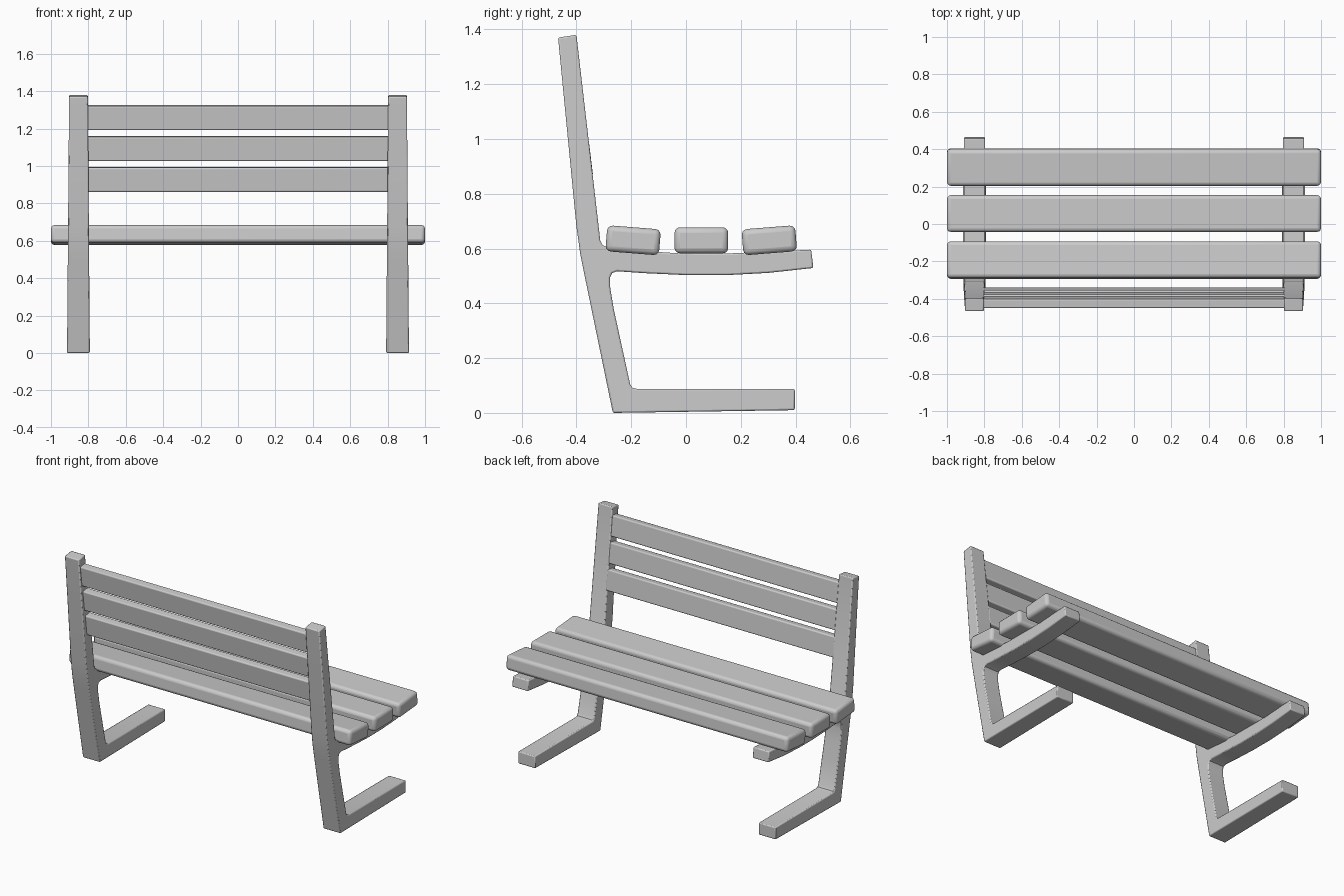
import bpy, bmesh, math

if "Cube" in bpy.data.objects:
    bpy.data.objects.remove(bpy.data.objects["Cube"])


def finish(ob, bevel, segments):
    """Rounded edges and smooth shading."""
    m = ob.modifiers.new("round_edges", "BEVEL")
    m.width = bevel
    m.segments = segments
    m.limit_method = "ANGLE"
    m.angle_limit = math.radians(55)
    bpy.ops.object.select_all(action="DESELECT")
    ob.select_set(True)
    bpy.context.view_layer.objects.active = ob
    bpy.ops.object.shade_smooth_by_angle(angle=math.radians(35))


def slat(name, length, depth, height, y, z, tilt, bevel):
    """Long board along x, tilted about x."""
    bpy.ops.mesh.primitive_cube_add(size=1)
    ob = bpy.context.object
    ob.name = name
    for v in ob.data.vertices:
        v.co.x *= length
        v.co.y *= depth
        v.co.z *= height
    ob.location = (0, y, z)
    ob.rotation_euler.x = math.radians(tilt)
    finish(ob, bevel, 3)


# Side frame profile (y, z): foot, leg, seat arm and back post in one piece
profile = [
    (-0.267, 0.0), (0.397, 0.01), (0.397, 0.088), (-0.18, 0.088),
    (-0.196, 0.092), (-0.204, 0.105), (-0.24, 0.27), (-0.264, 0.38),
    (-0.277, 0.46), (-0.277, 0.495), (-0.270, 0.510), (-0.252, 0.517),
    (-0.15, 0.510), (0.0, 0.503), (0.15, 0.503), (0.3, 0.511),
    (0.465, 0.529), (0.457, 0.596), (0.3, 0.587), (0.15, 0.582),
    (-0.05, 0.584), (-0.2, 0.594), (-0.285, 0.604), (-0.305, 0.613),
    (-0.313, 0.63), (-0.4, 1.38), (-0.467, 1.37), (-0.4, 0.68),
    (-0.386, 0.58), (-0.37, 0.5),
]


def side_frame(name, side):
    bm = bmesh.new()
    for_cap = []
    for s in (-1, 1):
        # Frame gets slightly thinner towards the top
        for_cap.append([bm.verts.new((side * 0.853 + s * (0.061 - 0.008 * z), y, z))
                        for y, z in profile])
    a, b = for_cap
    bm.faces.new(a)
    bm.faces.new(b)
    n = len(profile)
    for i in range(n):
        j = (i + 1) % n
        bm.faces.new((a[i], a[j], b[j], b[i]))
    bmesh.ops.recalc_face_normals(bm, faces=bm.faces)
    me = bpy.data.meshes.new(name)
    bm.to_mesh(me)
    bm.free()
    ob = bpy.data.objects.new(name, me)
    bpy.context.collection.objects.link(ob)
    finish(ob, 0.006, 2)


side_frame("left_side_frame", -1)
side_frame("right_side_frame", 1)

# Three seat boards forming a shallow dish
for i, (y, tilt) in enumerate([(-0.193, -4.5), (0.056, 0), (0.304, 4.5)]):
    slat(f"seat_board_{i + 1}", 2.0, 0.196, 0.095, y, 0.63, tilt, 0.02)

# Three backrest boards between the posts
for i in range(3):
    slat(f"back_board_{i + 1}", 1.62, 0.05, 0.131,
         -0.372 - 0.023 * i, 0.928 + 0.165 * i, 7, 0.008)
